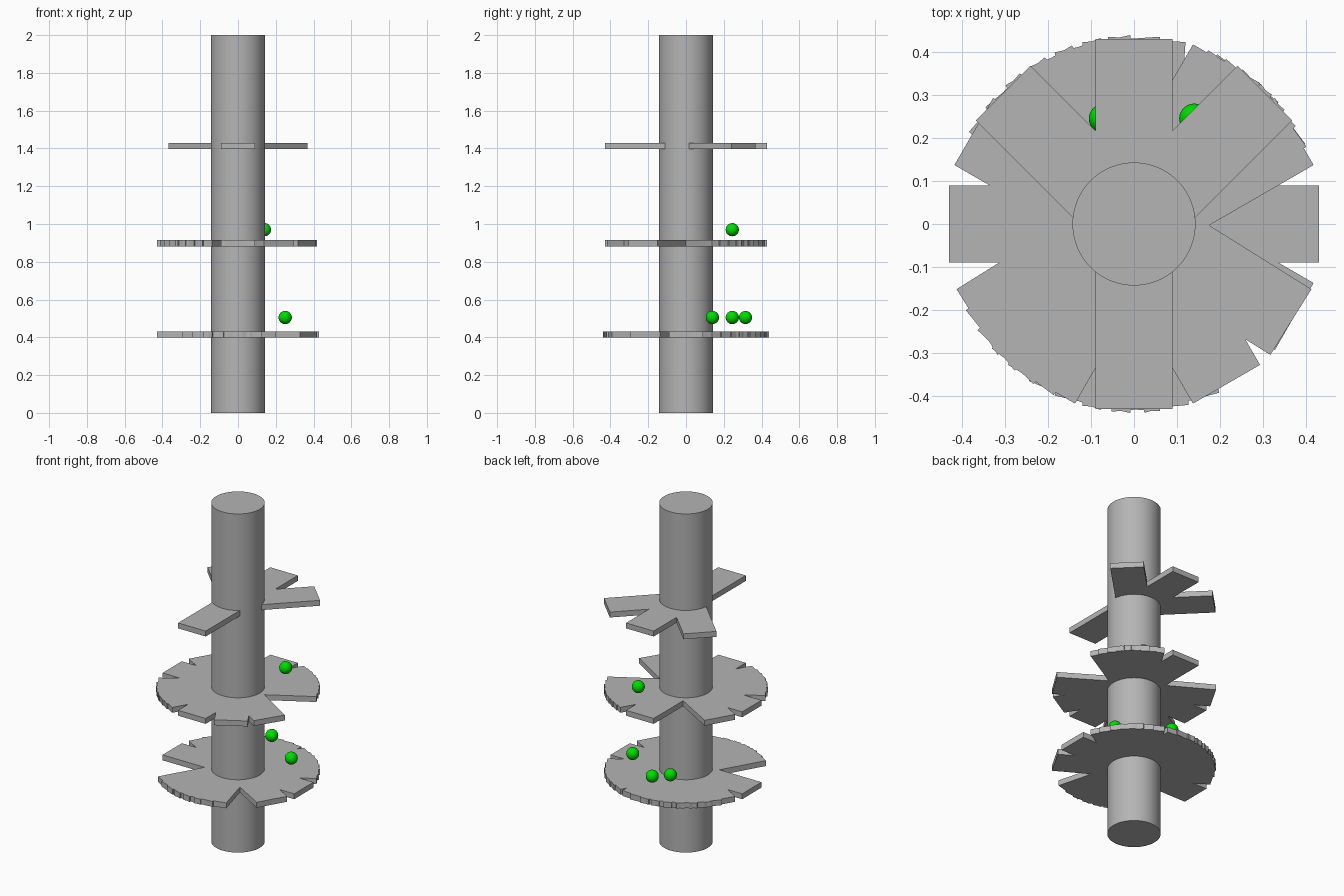
import bpy, bmesh, math
from mathutils import Matrix

if "Cube" in bpy.data.objects:
    bpy.data.objects.remove(bpy.data.objects["Cube"])


def make_material(name, color):
    m = bpy.data.materials.new(name)
    m.diffuse_color = (*color, 1)
    m.use_nodes = True
    m.node_tree.nodes["Principled BSDF"].inputs["Base Color"].default_value = m.diffuse_color
    return m


grey = make_material("stone_grey", (0.46, 0.46, 0.46))
green = make_material("bright_green", (0.0, 0.72, 0.0))


def finish(bm, name, mat, smooth=False):
    me = bpy.data.meshes.new(name)
    bm.to_mesh(me)
    bm.free()
    ob = bpy.data.objects.new(name, me)
    bpy.context.collection.objects.link(ob)
    me.materials.append(mat)
    if smooth:
        for p in me.polygons:
            p.use_smooth = abs(p.normal.z) < 0.99 or name.startswith("ball")
    return ob


# Central column
bm = bmesh.new()
bmesh.ops.create_cone(bm, cap_ends=True, segments=64, radius1=0.143, radius2=0.143,
                      depth=2, matrix=Matrix.Translation((0, 0, 1)))
finish(bm, "column", grey, True)

R_IN, R_OUT, WIDTH, THICK = 0.10, 0.43, 0.18, 0.032


# Platform: a fan of radial planks at the given angles (degrees)
def platform(name, z, angles):
    bm = bmesh.new()
    for a in angles:
        m = (Matrix.Rotation(math.radians(a), 4, 'Z')
             @ Matrix.Translation(((R_IN + R_OUT) / 2, 0, z))
             @ Matrix.Diagonal((R_OUT - R_IN, WIDTH, THICK, 1)))
        bmesh.ops.create_cube(bm, size=1, matrix=m)
    finish(bm, name, grey)


platform("upper_platform", 1.414, [-90, 45, 90, 135])
platform("middle_platform", 0.898,
         [30, 36, 43, 49, 55, 60, 90, 150, 180,
          -148, -141, -134, -127, -120, -90, -60, -32])
platform("lower_platform", 0.414,
         [0, 30, 37, 45, 52, 60, 86, 94, 103, 112, 121, 130, 139, 150, 180,
          -120, -112, -103, -94, -85, -75, -30])

# Small balls hovering over the platforms
balls = [(0.14, 0.245, 0.97), (0.25, 0.14, 0.505), (0.0, 0.315, 0.505), (-0.07, 0.245, 0.505)]
for i, p in enumerate(balls):
    bm = bmesh.new()
    bmesh.ops.create_uvsphere(bm, u_segments=24, v_segments=16, radius=0.035,
                              matrix=Matrix.Translation(p))
    finish(bm, f"ball_{i + 1}", green, True)
